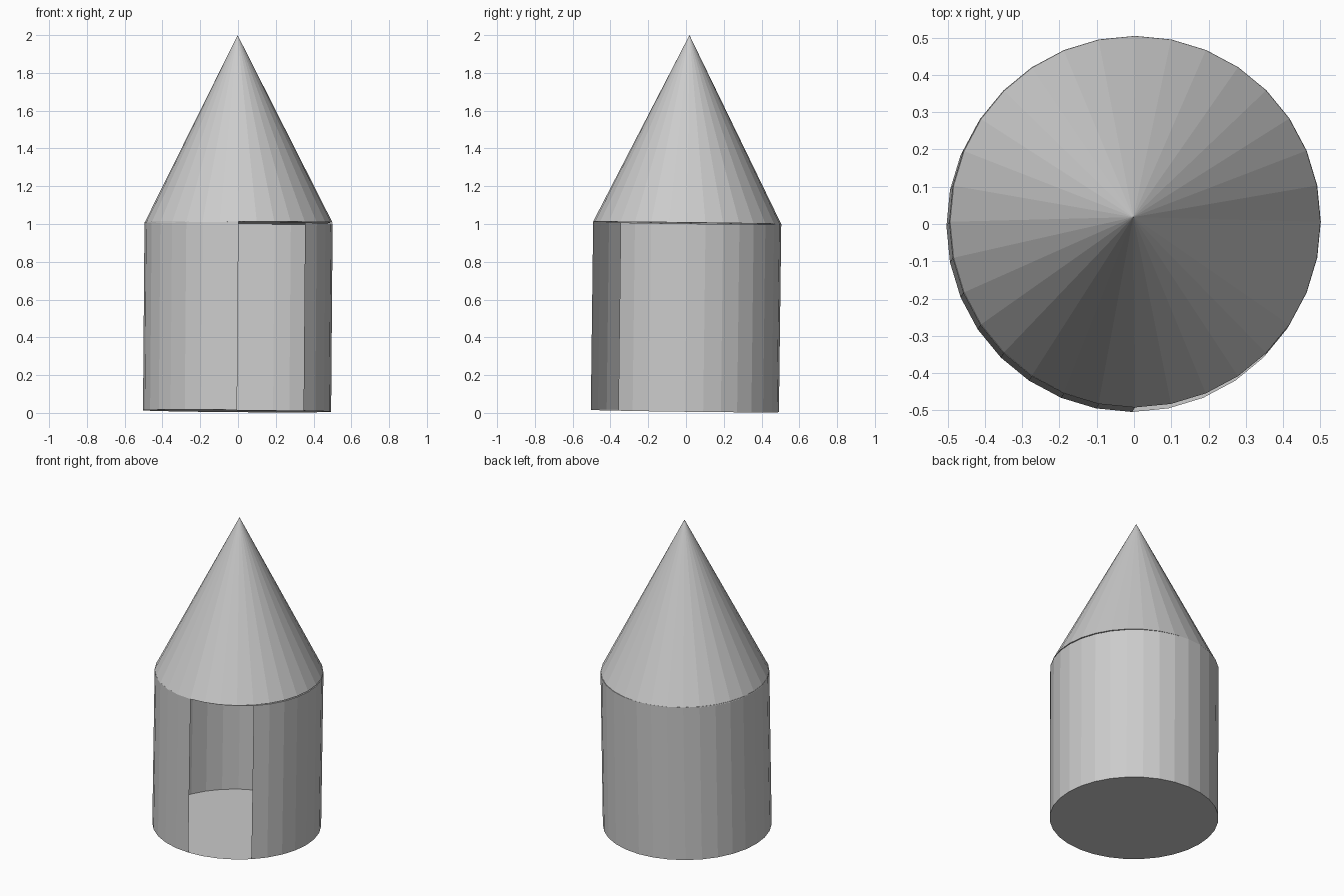
import bpy, bmesh, math
from mathutils import Matrix

if "Cube" in bpy.data.objects:
    bpy.data.objects.remove(bpy.data.objects["Cube"])

SIDES, R = 32, 0.498


def place(bm, name, loc, tilt_x, tilt_y):
    mesh = bpy.data.meshes.new(name)
    bmesh.ops.recalc_face_normals(bm, faces=bm.faces)
    bm.transform(Matrix.Translation(loc) @ Matrix.Rotation(tilt_y, 4, 'Y')
                 @ Matrix.Rotation(tilt_x, 4, 'X'))
    bm.to_mesh(mesh)
    bm.free()
    obj = bpy.data.objects.new(name, mesh)
    bpy.context.collection.objects.link(obj)
    return obj


def in_doorway(face):
    c = face.calc_center_median()
    angle = math.degrees(math.atan2(c.y, c.x))
    return abs(face.normal.z) < 0.5 and -90 < angle < -45


# Tower body: thin-walled cylinder, base at the local origin, leaning slightly
bm = bmesh.new()
bmesh.ops.create_cone(bm, cap_ends=True, segments=SIDES, radius1=R, radius2=R,
                      depth=0.996, matrix=Matrix.Translation((0, 0, 0.498)))
bm.normal_update()
# Full-height doorway: remove four wall panels at the front right
bmesh.ops.delete(bm, geom=[f for f in bm.faces if in_doorway(f)], context='FACES_ONLY')
place(bm, "tower_body", (-0.005, -0.006, 0.01), -0.0125, 0.008)

# Pointed roof: closed cone
bm = bmesh.new()
bmesh.ops.create_cone(bm, cap_ends=True, segments=SIDES, radius1=R, radius2=0,
                      depth=0.994, matrix=Matrix.Translation((0, 0, 0.497)))
bmesh.ops.remove_doubles(bm, verts=bm.verts, dist=1e-5)
place(bm, "pointed_roof", (0.002, 0.006, 1.006), -0.0125, -0.004)
